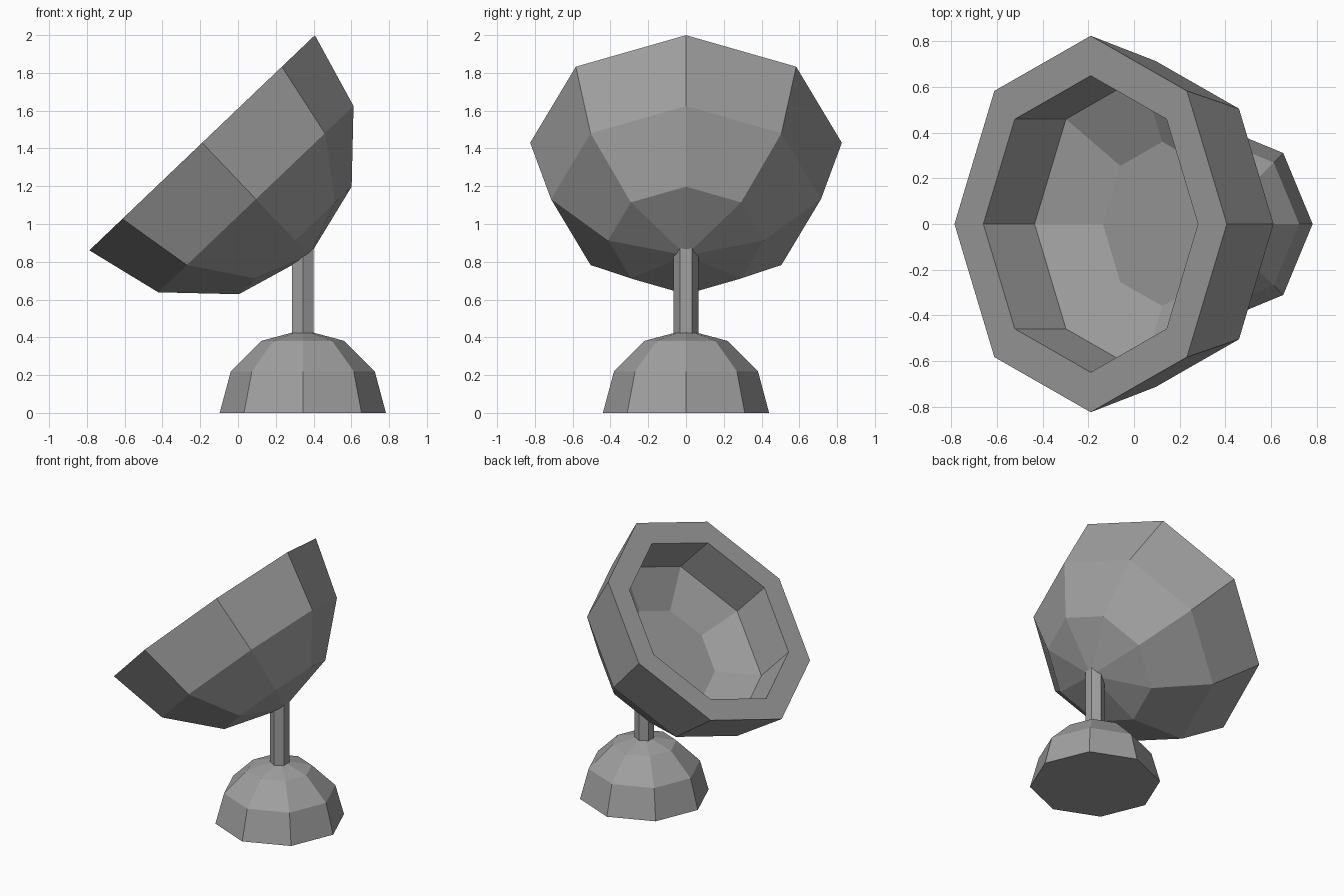
import bpy, bmesh
from math import sin, cos, pi, radians

if "Cube" in bpy.data.objects:
    bpy.data.objects.remove(bpy.data.objects["Cube"])

# Dark grey paint shared by all parts
grey = bpy.data.materials.new("dark_grey")
grey.diffuse_color = (0.35, 0.35, 0.35, 1)
grey.use_nodes = True
grey.node_tree.nodes["Principled BSDF"].inputs["Base Color"].default_value = grey.diffuse_color


def lathe(name, profile, sides, start=0.0):
    """Revolve (radius, height) points around z; radius 0 makes a pole."""
    bm = bmesh.new()
    rings = []
    for r, z in profile:
        n = 1 if r == 0 else sides
        rings.append([bm.verts.new((r * cos(start + 2 * pi * i / sides),
                                    r * sin(start + 2 * pi * i / sides), z))
                      for i in range(n)])
    for a, b in zip(rings, rings[1:]):
        for i in range(sides):
            j = (i + 1) % sides
            quad = [a[i % len(a)], a[j % len(a)], b[j % len(b)], b[i % len(b)]]
            bm.faces.new(list(dict.fromkeys(quad)))
    # close open ends with flat caps
    for ring in (rings[0], rings[-1]):
        if len(ring) > 1:
            bm.faces.new(ring)
    bmesh.ops.recalc_face_normals(bm, faces=bm.faces)
    mesh = bpy.data.meshes.new(name)
    bm.to_mesh(mesh)
    bm.free()
    mesh.materials.append(grey)
    obj = bpy.data.objects.new(name, mesh)
    bpy.context.collection.objects.link(obj)
    return obj


def dome(radius, sign):
    """Quarter-circle profile from equator to pole in 30 degree steps."""
    return [(radius * cos(radians(a)), sign * radius * sin(radians(a)))
            for a in (0, 30, 60)] + [(0, sign * radius)]


# Half-round foot
base = lathe("base", dome(0.44, 1), 8)
base.location.x = 0.343

# Hexagonal post, ending inside the dish shell
post = lathe("post", [(0.065, 0.40), (0.065, 0.92)], 6, pi / 2)
post.location.x = 0.343

# Tilted thick bowl: outer hemisphere, flat rim, recessed straight wall and floor
hollow = [(0.65, 0), (0.65, -0.325), (0.36, -0.455)]
dish = lathe("dish", dome(0.825, -1)[::-1] + hollow, 8)
dish.location = (-0.19, 0, 1.43)
dish.rotation_euler.y = radians(-43.65)
